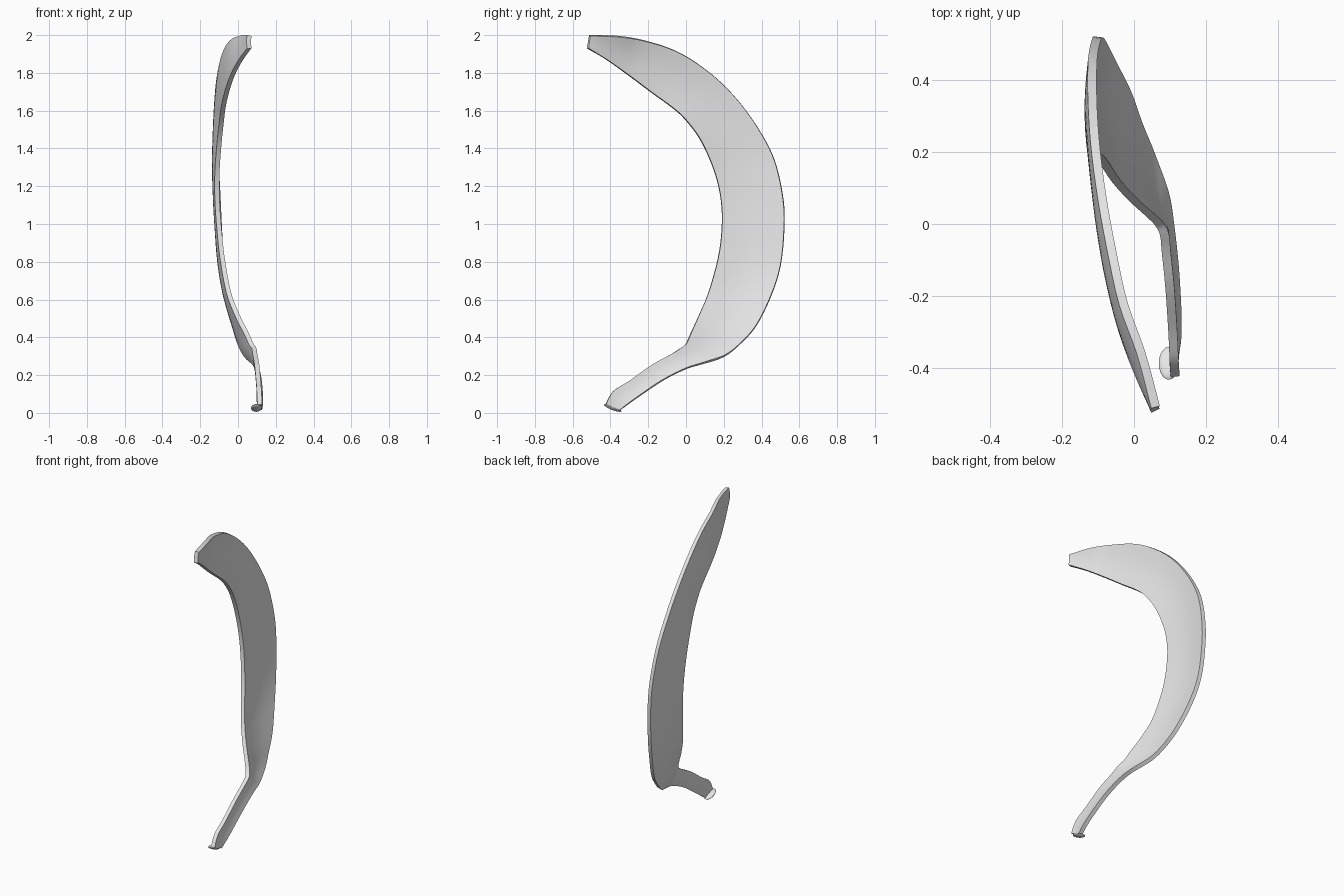
import bpy, bmesh, math
from mathutils import Vector, Matrix

if "Cube" in bpy.data.objects:
    bpy.data.objects.remove(bpy.data.objects["Cube"])

grey = bpy.data.materials.new("light grey")
grey.diffuse_color = (0.8, 0.8, 0.8, 1)
grey.use_nodes = True
grey.node_tree.nodes["Principled BSDF"].inputs["Base Color"].default_value = grey.diffuse_color

# Stations down the blade: outer edge x, y, z, inner edge x, y, z
STATIONS = [
    (.060, -.510, 1.998, .060, -.520, 1.930),
    (.020, -.360, 1.993, .015, -.420, 1.870),
    (-.030, -.220, 1.970, -.030, -.300, 1.785),
    (-.065, -.060, 1.918, -.060, -.180, 1.695),
    (-.090, .080, 1.835, -.078, -.070, 1.615),
    (-.108, .220, 1.715, -.086, .000, 1.550),
    (-.116, .350, 1.555, -.098, .080, 1.440),
    (-.115, .460, 1.360, -.110, .150, 1.280),
    (-.105, .512, 1.150, -.110, .185, 1.130),
    (-.097, .520, .980, -.100, .190, .980),
    (-.085, .500, .780, -.083, .170, .820),
    (-.060, .450, .620, -.050, .120, .640),
    (-.020, .370, .460, -.005, .070, .520),
    (.012, .280, .360, .045, .025, .420),
    (.045, .200, .300, .070, .000, .365),
    (.085, .090, .263, .085, -.030, .342),
    (.100, .000, .235, .090, -.080, .310),
    (.113, -.120, .175, .100, -.180, .255),
    (.120, -.240, .095, .108, -.300, .170),
    (.120, -.310, .045, .112, -.385, .115),
    (.115, -.350, .014, .115, -.425, .045),
]


def smooth_rows(rows, steps):
    """Catmull-Rom interpolation through the station rows."""
    out = []
    for i in range(len(rows) - 1):
        p = [rows[max(0, min(len(rows) - 1, i + k))] for k in (-1, 0, 1, 2)]
        for s in range(steps):
            t = s / steps
            out.append([.5 * (2 * b + (c - a) * t + (2 * a - 5 * b + 4 * c - d) * t * t
                              + (3 * b - a - 3 * c + d) * t ** 3) for a, b, c, d in zip(*p)])
    out.append(list(rows[-1]))
    return out


def finish(name, bm):
    mesh = bpy.data.meshes.new(name)
    bm.to_mesh(mesh)
    bm.free()
    obj = bpy.data.objects.new(name, mesh)
    bpy.context.collection.objects.link(obj)
    mesh.materials.append(grey)
    bpy.ops.object.select_all(action='DESELECT')
    obj.select_set(True)
    bpy.context.view_layer.objects.active = obj
    return obj


# Curved blade: a slightly cupped strip given thickness
COLS = 10
bm = bmesh.new()
grid = []
for r in smooth_rows(STATIONS, 4):
    outer, inner = Vector(r[:3]), Vector(r[3:])
    width = (outer - inner).length
    row = []
    for j in range(COLS + 1):
        u = j / COLS
        p = outer.lerp(inner, u)
        p.x -= .04 * width * math.sin(math.pi * u)
        row.append(bm.verts.new(p))
    grid.append(row)
for a, b in zip(grid, grid[1:]):
    for j in range(COLS):
        bm.faces.new((a[j], a[j + 1], b[j + 1], b[j]))
bmesh.ops.recalc_face_normals(bm, faces=bm.faces)
blade = finish("curved_blade", bm)
mod = blade.modifiers.new("thickness", 'SOLIDIFY')
mod.thickness = .025
mod.offset = 0
bpy.ops.object.modifier_apply(modifier=mod.name)
bpy.ops.object.shade_smooth_by_angle(angle=math.radians(40))

# Small tilted foot flange at the lower tip
bm = bmesh.new()
bmesh.ops.create_uvsphere(
    bm, u_segments=20, v_segments=10, radius=1,
    matrix=Matrix.Translation((.097, -.388, .026)) @ Matrix.Rotation(-.37, 4, 'X')
    @ Matrix.Diagonal((.028, .049, .011, 1)))
foot = finish("foot_flange", bm)
bpy.ops.object.shade_smooth_by_angle(angle=math.radians(40))
